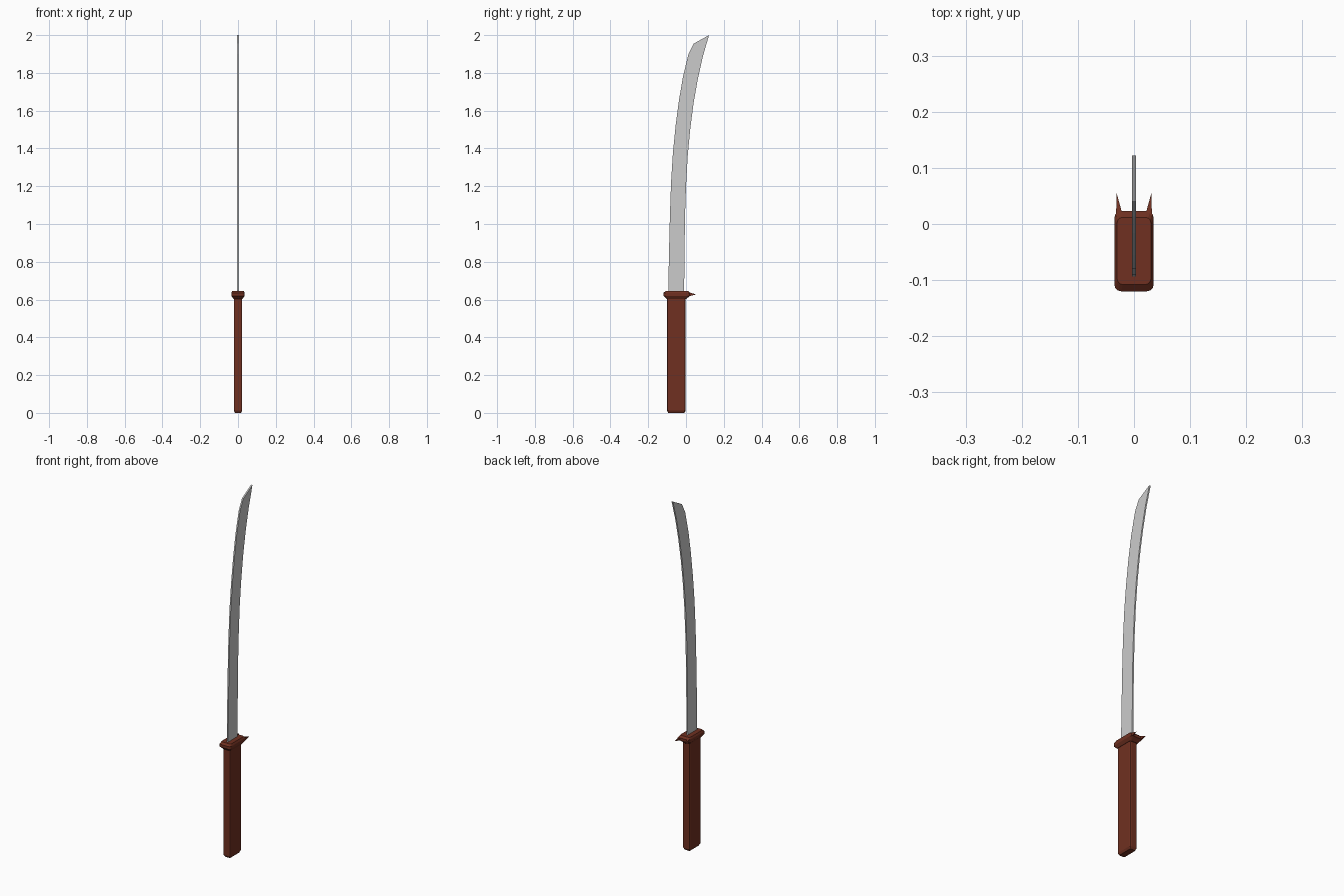
import bpy, bmesh, math

if "Cube" in bpy.data.objects:
    bpy.data.objects.remove(bpy.data.objects["Cube"])

wood = bpy.data.materials.new("red_brown")
wood.diffuse_color = (0.16, 0.03, 0.015, 1)
wood.use_nodes = True
wood.node_tree.nodes["Principled BSDF"].inputs["Base Color"].default_value = wood.diffuse_color


def make_object(name, bm, mat=None):
    bmesh.ops.recalc_face_normals(bm, faces=bm.faces)
    mesh = bpy.data.meshes.new(name)
    bm.to_mesh(mesh)
    bm.free()
    obj = bpy.data.objects.new(name, mesh)
    bpy.context.collection.objects.link(obj)
    if mat:
        mesh.materials.append(mat)
    return obj


def rounded_rect(hx, y0, y1, r, steps=3):
    """Outline of a rectangle with rounded corners."""
    pts = []
    for cx, cy, a0 in ((hx - r, y1 - r, 0), (r - hx, y1 - r, 90),
                       (r - hx, y0 + r, 180), (hx - r, y0 + r, 270)):
        for i in range(steps + 1):
            a = math.radians(a0 + 90 * i / steps)
            pts.append((cx + r * math.cos(a), cy + r * math.sin(a)))
    return pts


def loft(name, sections, mat, steps):
    """Stack of rounded rectangles: (z, half x, y min, y max, radius)."""
    bm = bmesh.new()
    rings = [[bm.verts.new((x, y, z)) for x, y in rounded_rect(hx, y0, y1, r, steps)]
             for z, hx, y0, y1, r in sections]
    n = len(rings[0])
    for a, b in zip(rings, rings[1:]):
        for i in range(n):
            j = (i + 1) % n
            bm.faces.new((a[i], a[j], b[j], b[i]))
    bm.faces.new(rings[0])
    bm.faces.new(rings[-1])
    return make_object(name, bm, mat)


# Handle with chamfered pommel end
loft("handle", [(0.0, 0.016, -0.094, -0.009, 0.005),
                (0.012, 0.022, -0.101, -0.002, 0.007),
                (0.615, 0.022, -0.101, -0.002, 0.007)], wood, 2)

# Guard flaring out from the handle
loft("guard", [(0.604, 0.024, -0.103, 0.001, 0.008),
               (0.620, 0.035, -0.120, 0.023, 0.012),
               (0.635, 0.035, -0.120, 0.023, 0.012),
               (0.645, 0.030, -0.108, 0.012, 0.010)], wood, 3)

# Pair of small spikes on the guard
bm = bmesh.new()
for s in (-1, 1):
    base = [bm.verts.new((s * x, 0.012, z)) for x, z in
            ((0.019, 0.617), (0.032, 0.617), (0.032, 0.639), (0.019, 0.639))]
    tip = bm.verts.new((s * 0.031, 0.055, 0.627))
    bm.faces.new(base)
    for i in range(4):
        bm.faces.new((base[i], base[(i + 1) % 4], tip))
make_object("guard_spikes", bm, wood)

# Curved blade: flat strip between back and front edges, ending in a slanted tip
edges = [(0.630, -0.094, 0.630, -0.010), (0.85, -0.090, 0.85, -0.008),
         (1.05, -0.085, 1.05, -0.005), (1.22, -0.079, 1.20, 0.000),
         (1.38, -0.069, 1.36, 0.009), (1.52, -0.055, 1.50, 0.022),
         (1.65, -0.038, 1.64, 0.040), (1.78, -0.016, 1.77, 0.063),
         (1.90, 0.013, 1.89, 0.090), (1.955, 0.041, 2.0, 0.122)]
bm = bmesh.new()
rows = [[bm.verts.new((x, y, z)) for x, y, z in
         ((-0.004, ya, za), (0.004, ya, za), (0.004, yb, zb), (-0.004, yb, zb))]
        for za, ya, zb, yb in edges]
for a, b in zip(rows, rows[1:]):
    for i in range(4):
        j = (i + 1) % 4
        bm.faces.new((a[i], a[j], b[j], b[i]))
bm.faces.new(rows[0])
bm.faces.new(rows[-1])
make_object("blade", bm)
